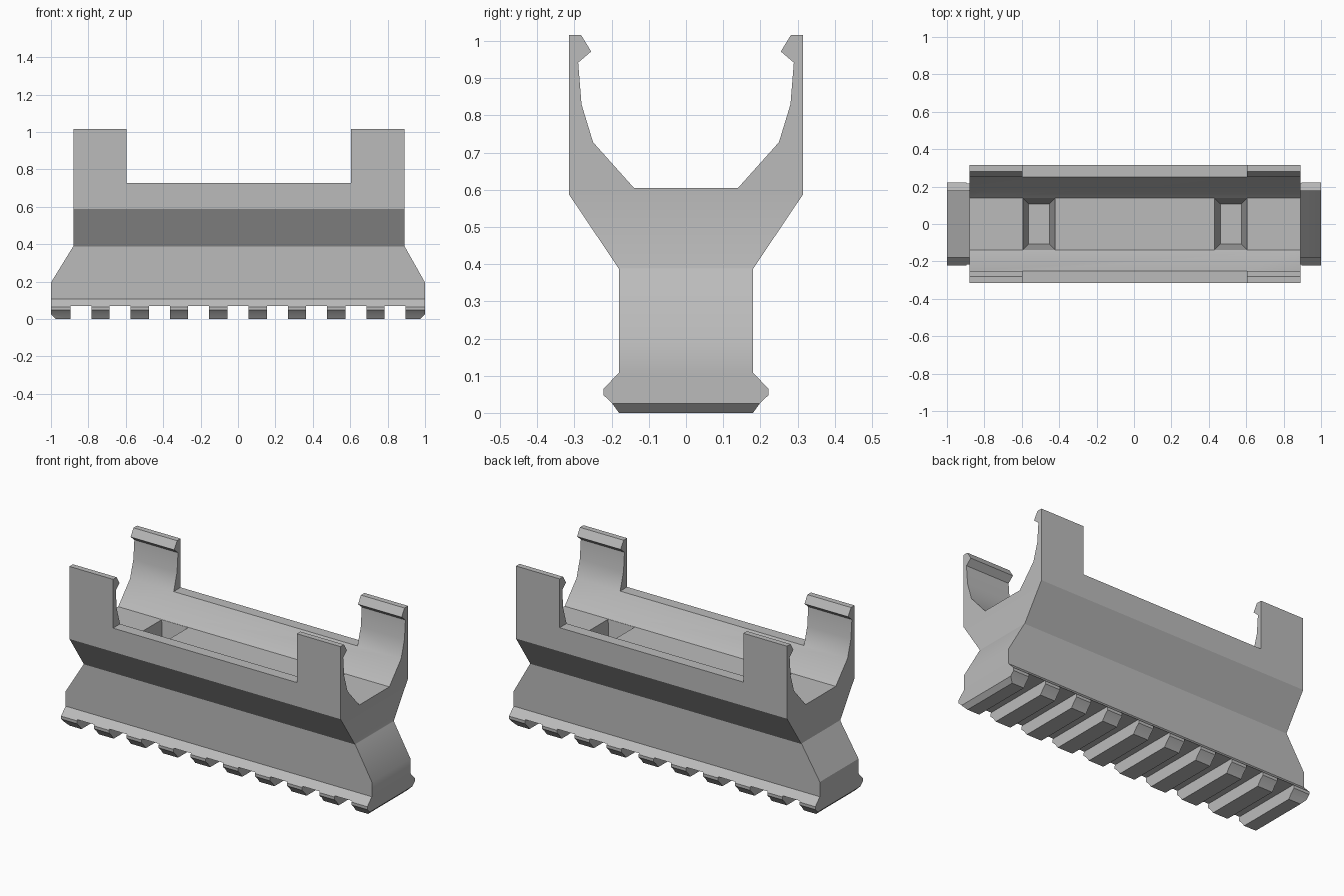
import bpy
import bmesh
import math

cube = bpy.data.objects.get("Cube")
if cube:
    bpy.data.objects.remove(cube, do_unlink=True)

grey = bpy.data.materials.new("light grey")
grey.use_nodes = True
colour = (0.5, 0.5, 0.5, 1)
grey.diffuse_color = colour
grey.node_tree.nodes["Principled BSDF"].inputs["Base Color"].default_value = colour


def make_object(name, bm):
    bmesh.ops.recalc_face_normals(bm, faces=bm.faces)
    mesh = bpy.data.meshes.new(name)
    bm.to_mesh(mesh)
    bm.free()
    mesh.materials.append(grey)
    obj = bpy.data.objects.new(name, mesh)
    bpy.context.collection.objects.link(obj)
    return obj


def prism(name, outline, place, travel):
    """Extrude a closed 2D outline, set in space by place()."""
    bm = bmesh.new()
    face = bm.faces.new([bm.verts.new(place(*p)) for p in outline])
    result = bmesh.ops.extrude_face_region(bm, geom=[face])
    verts = [v for v in result["geom"] if isinstance(v, bmesh.types.BMVert)]
    bmesh.ops.translate(bm, verts=verts, vec=travel)
    return make_object(name, bm)


def cut(target, tool, operation):
    mod = target.modifiers.new("cut", "BOOLEAN")
    mod.operation = operation
    mod.solver = "EXACT"
    mod.object = tool
    bpy.context.view_layer.objects.active = target
    bpy.ops.object.modifier_apply(modifier=mod.name)
    bpy.data.objects.remove(tool, do_unlink=True)


# Cross-section: rail foot, neck, cradle and clip hooks, mirrored in y
half = [(0.18, 0), (0.2, 0.027), (0.222, 0.048), (0.222, 0.065), (0.18, 0.108),
        (0.18, 0.387), (0.315, 0.588), (0.315, 1.016), (0.282, 1.016),
        (0.255, 0.972), (0.29, 0.942), (0.281, 0.83), (0.25, 0.728), (0.14, 0.605)]
section = half + [(-y, z) for y, z in reversed(half)]
mount = prism("rail_mount", section, lambda y, z: (-1.2, y, z), (2.4, 0, 0))

# Side outline: flared ends, gap between clips, rail slots along the bottom
outline = [(1, 0.025), (1, 0.195), (0.89, 0.39), (0.89, 1.2), (0.605, 1.2),
           (0.605, 0.728), (-0.595, 0.728), (-0.595, 1.2), (-0.88, 1.2),
           (-0.88, 0.39), (-1, 0.195), (-1, 0.025), (-0.95, -0.025)]
for i in range(-4, 5):
    x = i * 0.21
    outline += [(x - 0.056, -0.025), (x - 0.056, 0.07),
                (x + 0.056, 0.07), (x + 0.056, -0.025)]
outline.append((0.95, -0.025))
cut(mount, prism("outline_tool", outline, lambda x, z: (x, -0.5, z), (0, 1, 0)),
    "INTERSECT")

# Tapered pockets in the cradle floor
FLOOR, DEPTH, TAPER = 0.605, 0.25, 0.032
for x in (-0.508, 0.518):
    bm = bmesh.new()
    bmesh.ops.create_cube(bm, size=1)
    for v in bm.verts:
        top = v.co.z > 0
        inset = 0 if top else TAPER
        v.co.x = x + math.copysign(0.088 - inset, v.co.x)
        v.co.y = math.copysign(0.139 - inset, v.co.y)
        v.co.z = FLOOR + 0.01 if top else FLOOR - DEPTH
    cut(mount, make_object("pocket_tool", bm), "DIFFERENCE")

# Soft shading across the shallow bends only
bpy.ops.object.select_all(action="DESELECT")
mount.select_set(True)
bpy.context.view_layer.objects.active = mount
bpy.ops.object.shade_smooth_by_angle(angle=math.radians(30.5))
